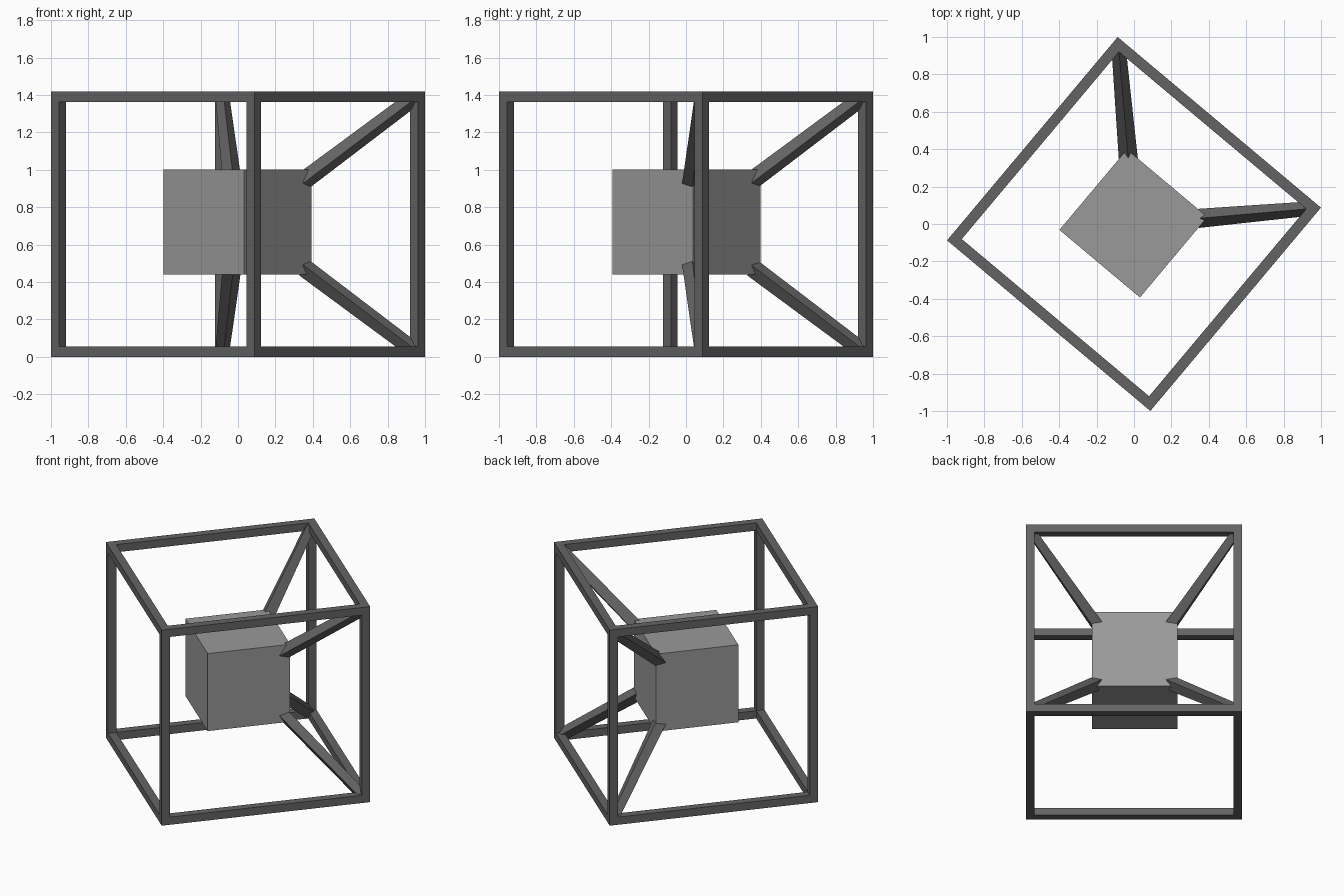
import bpy, bmesh
from math import radians, sin, cos
from mathutils import Matrix, Vector

if "Cube" in bpy.data.objects:
    bpy.data.objects.remove(bpy.data.objects["Cube"])

S = 1.419          # outer frame side
W = 0.056          # frame bar thickness
TURN = radians(-40)


def material(name, v):
    m = bpy.data.materials.new(name)
    m.diffuse_color = (v, v, v, 1)
    m.use_nodes = True
    m.node_tree.nodes["Principled BSDF"].inputs["Base Color"].default_value = m.diffuse_color
    return m


DARK = material("dark_grey", 0.127)
MID = material("mid_grey", 0.32)


def new_object(name, bm, mat):
    bmesh.ops.recalc_face_normals(bm, faces=bm.faces)
    me = bpy.data.meshes.new(name)
    bm.to_mesh(me)
    bm.free()
    me.materials.append(mat)
    ob = bpy.data.objects.new(name, me)
    bpy.context.collection.objects.link(ob)
    return ob


def box(name, centre, size, mat=DARK):
    bm = bmesh.new()
    bmesh.ops.create_cube(bm, size=1.0)
    bm.transform(Matrix.Rotation(TURN, 4, 'Z') @ Matrix.Translation(centre)
                 @ Matrix.Diagonal((*size, 1)))
    return new_object(name, bm, mat)


# Outer frame: full-height posts, with rails fitted between them
h = (S - W) / 2
gap = S - 2 * W
for a in (-1, 1):
    for b in (-1, 1):
        box("frame_post", (a * h, b * h, S / 2), (W, W, S))
        z = S / 2 + b * h
        box("frame_rail_x", (0, a * h, z), (gap, W, W))
        box("frame_rail_y", (a * h, 0, z), (W, gap, W))

# Inner cube
core = box("inner_cube", (0, 0, 0), (0.562, 0.562, 0.562), MID)
core.location = (-0.003, 0.003, 0.721)


# Diagonal struts: tapered diamond bars; rings given as (radial, sideways, height)
def strut(name, angle, up):
    rings = [
        [(0.345, -0.051, 0.927), (0.39, 0, 0.908), (0.345, 0.051, 0.927), (0.33, 0, 0.985)],
        [(0.96, -0.038, 1.39), (0.975, 0, 1.352), (0.96, 0.038, 1.39), (0.915, 0, 1.415)],
    ]
    u = Vector((cos(angle), sin(angle)))
    v = Vector((-sin(angle), cos(angle)))
    bm = bmesh.new()
    rows = []
    for ring in rings:
        row = []
        for r, s, z in ring:
            p = u * r + v * s
            row.append(bm.verts.new((p.x, p.y, z if up else S - z)))
        rows.append(row)
    lo, hi = rows
    bm.faces.new(lo)
    bm.faces.new(hi)
    for i in range(4):
        j = (i + 1) % 4
        bm.faces.new((lo[i], lo[j], hi[j], hi[i]))
    new_object(name, bm, DARK)


for side, deg in (("right", 5), ("back", 95)):
    strut("upper_strut_" + side, radians(deg), True)
    strut("lower_strut_" + side, radians(deg), False)
